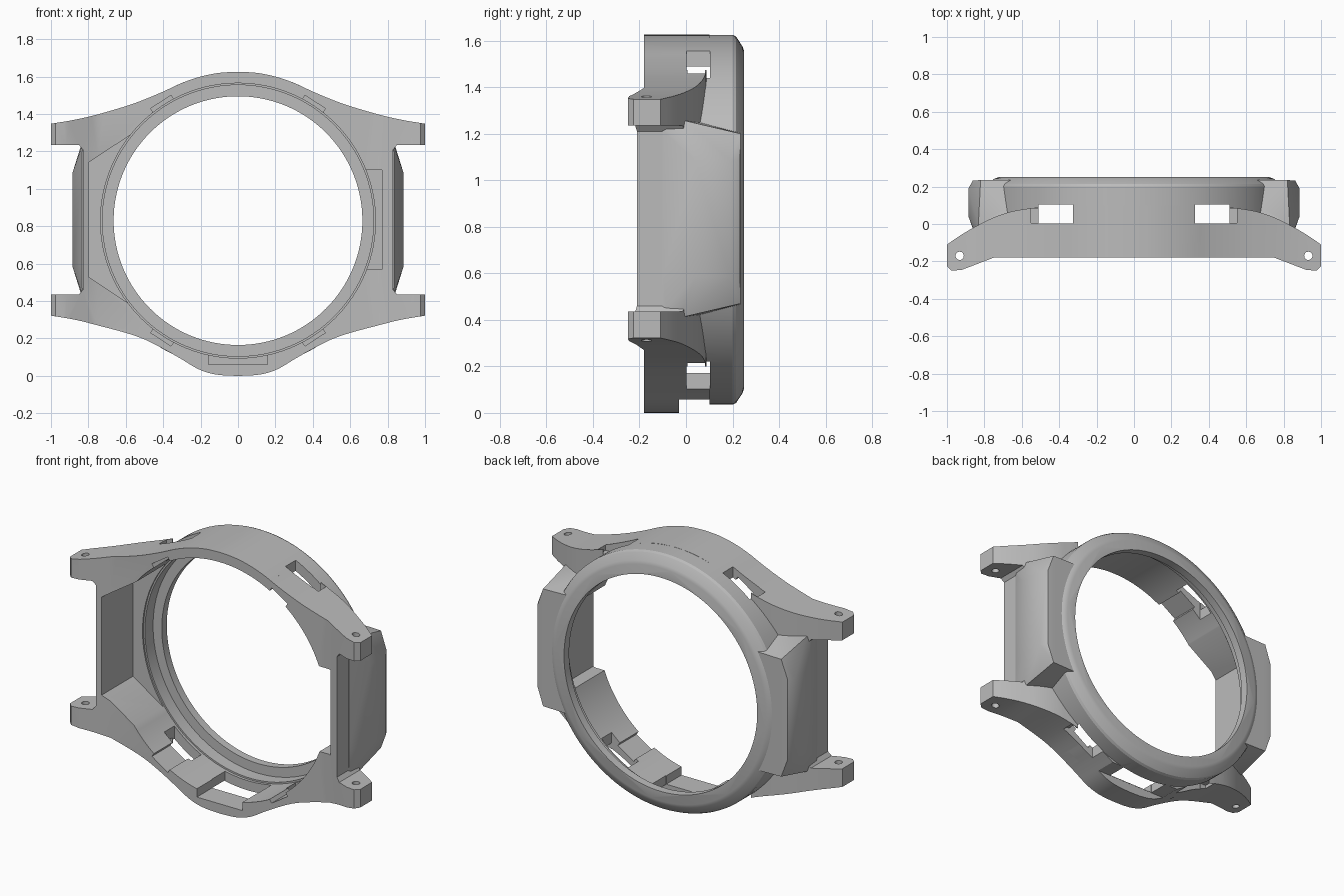
import bpy, bmesh, math
from mathutils import Vector, Matrix

if "Cube" in bpy.data.objects:
    bpy.data.objects.remove(bpy.data.objects["Cube"], do_unlink=True)

MID = 0.83  # height of the ring centre

grey = bpy.data.materials.new("matte grey")
grey.use_nodes = True
grey.diffuse_color = (0.5, 0.5, 0.5, 1)
grey.node_tree.nodes["Principled BSDF"].inputs["Base Color"].default_value = (0.5, 0.5, 0.5, 1)


def finish(name, bm):
    bmesh.ops.recalc_face_normals(bm, faces=bm.faces)
    mesh = bpy.data.meshes.new(name)
    bm.to_mesh(mesh)
    bm.free()
    mesh.materials.append(grey)
    obj = bpy.data.objects.new(name, mesh)
    bpy.context.collection.objects.link(obj)
    return obj


def prism(name, pts, axis, lo, hi):
    """Extrude an xz outline along y, or an xy outline along z."""
    bm = bmesh.new()
    place = (lambda p, t: (p[0], t, p[1])) if axis == "y" else (lambda p, t: (p[0], p[1], t))
    face = bm.faces.new([bm.verts.new(place(p, lo)) for p in pts])
    out = bmesh.ops.extrude_face_region(bm, geom=[face])
    shift = Vector(place((0, 0), hi - lo))
    bmesh.ops.translate(bm, vec=shift, verts=[v for v in out["geom"] if isinstance(v, bmesh.types.BMVert)])
    return finish(name, bm)


def box(name, x, y, z):
    return prism(name, [(x[0], z[0]), (x[1], z[0]), (x[1], z[1]), (x[0], z[1])], "y", *y)


def lathe(name, profile, n=128):
    """Solid of (radius, y) steps around the ring axis, capped at both ends."""
    bm = bmesh.new()
    rings = []
    for r, y in profile:
        rings.append([bm.verts.new((r * math.sin(math.tau * i / n), y, MID + r * math.cos(math.tau * i / n)))
                      for i in range(n)])
    for a, b in zip(rings, rings[1:]):
        for i in range(n):
            j = (i + 1) % n
            bm.faces.new((a[i], a[j], b[j], b[i]))
    bm.faces.new(rings[0])
    bm.faces.new(rings[-1])
    return finish(name, bm)


def hull(name, pts):
    bm = bmesh.new()
    for p in pts:
        bm.verts.new(p)
    out = bmesh.ops.convex_hull(bm, input=bm.verts)
    bmesh.ops.delete(bm, geom=[v for v in out["geom_interior"] if isinstance(v, bmesh.types.BMVert)],
                     context="VERTS")
    return finish(name, bm)


def combine(target, other, operation):
    mod = target.modifiers.new("join", "BOOLEAN")
    mod.operation = operation
    mod.solver = "EXACT"
    mod.object = other
    bpy.context.view_layer.update()
    graph = bpy.context.evaluated_depsgraph_get()
    mesh = bpy.data.meshes.new_from_object(target.evaluated_get(graph))
    target.modifiers.clear()
    target.data = mesh
    bpy.data.objects.remove(other, do_unlink=True)


def smooth(pts, steps=4):
    """Catmull-Rom curve through the points."""
    v = [Vector(p) for p in pts]
    v = [2 * v[0] - v[1]] + v + [2 * v[-1] - v[-2]]
    out = []
    for a, b, c, d in zip(v, v[1:], v[2:], v[3:]):
        for k in range(steps):
            t = k / steps
            out.append(tuple(0.5 * (2 * b + (c - a) * t + (2 * a - 5 * b + 4 * c - d) * t**2
                                    + (3 * b - a - 3 * c + d) * t**3)))
    return out + [tuple(v[-2])]


def mirrored(half):
    """Close a right-hand outline whose two ends lie on x = 0."""
    return half + [(-x, y) for x, y in reversed(half[1:-1])]


# Plate with four lugs: front outline crossed with the arched plan
top = smooth([(0, 1.626), (.1, 1.62), (.2, 1.6), (.3, 1.566), (.4, 1.52), (.5, 1.478),
              (.6, 1.442), (.75, 1.398), (.87, 1.37), (1, 1.348)])
lug_gap = [(1, 1.235), (.85, 1.235), (.83, 1.21), (.83, .46), (.85, .435), (1, .435)]
bottom = smooth([(1, .322), (.87, .3), (.75, .27), (.6, .23), (.5, .195), (.4, .145),
                 (.3, .088), (.22, .04), (.15, .014), (.08, .003), (0, 0)])
case = prism("watch_case", mirrored(top + lug_gap + bottom), "y", -.3, .2)
arch = smooth([(1, -.11), (.93, -.062), (.85, -.015), (.75, .035), (.65, .068), (.55, .085)])
plan = [(0, -.18), (.75, -.18), (.92, -.245), (.975, -.25), (1, -.225)] + arch + [(.4, .1), (0, .1)]
combine(case, prism("plan", mirrored(plan), "z", -1, 3), "INTERSECT")

# Round bezel ring with a chamfered rear edge
combine(case, lathe("bezel_ring", [(.795, -.1), (.795, .2), (.788, .215), (.745, .243), (.725, .25)]), "UNION")

# Bulging flank guards
middle = [(.835, -.1), (.842, -.06), (.885, .04), (.885, .19), (.862, .232), (.6, .235)]
ends = [(.832, -.1, .4), (.832, 0, .42), (.82, .235, .365), (.6, .235, .37), (.6, 0, .43), (.6, -.1, .4)]
for side in (-1, 1):
    pts = []
    for s in (-1, 1):
        pts += [(side * x, y, MID + .005 + s * .25) for x, y in middle]
        pts += [(side * x, y, MID + .005 + s * d) for x, y, d in ends]
    combine(case, hull("flank_guard", pts), "UNION")

# Stepped bore with the inner lip
combine(case, lathe("bore", [(.735, -.5), (.735, .12), (.725, .12), (.725, .2),
                             (.665, .2), (.665, .235), (.672, .5)]), "DIFFERENCE")

# Side pockets: wide on the right, shallow on the left
pocket = [(-.8, 1.14), (-.55, 1.305), (-.4, 1.305), (-.4, .365), (-.55, .365), (-.8, .53)]
combine(case, prism("wide_pocket", pocket, "y", -.5, .11), "DIFFERENCE")
combine(case, box("narrow_pocket", (.5, .77), (-.5, .11), (.57, 1.1)), "DIFFERENCE")

# Strap slots, their outer relief, and the pin holes
for side in (-1, 1):
    def span(a, b):
        return tuple(sorted((side * a, side * b)))
    combine(case, box("slot", span(.325, .51), (.003, .103), (-1, 3)), "DIFFERENCE")
    for z in ((1.425, 3), (-1, .235)):
        combine(case, box("relief", span(.48, .55), (.006, .082), z), "DIFFERENCE")
    pin = [(side * .932 + .022 * math.cos(math.tau * i / 24), -.17 + .022 * math.sin(math.tau * i / 24))
           for i in range(24)]
    combine(case, prism("pin_hole", pin, "z", -1, 3), "DIFFERENCE")

# Catch grooves in the bore wall beside each slot
for angle in (57, 123, 237, 303):
    turn = Matrix.Rotation(math.radians(angle), 2)
    corners = [turn @ Vector(p) for p in ((.68, -.065), (.757, -.065), (.757, .065), (.68, .065))]
    combine(case, prism("groove", [(p.x, p.y + MID) for p in corners], "y", -.5, .09), "DIFFERENCE")

# Lower connector: front recess, through window and trimmed tab
combine(case, box("recess", (-.157, .157), (-.5, 0), (.06, .25)), "DIFFERENCE")
combine(case, box("window", (-.16, .16), (-.03, .102), (-1, .25)), "DIFFERENCE")
combine(case, box("tab_trim", (-.26, .26), (-.031, .101), (-1, .057)), "DIFFERENCE")

# Smooth curves, sharp edges
bpy.ops.object.select_all(action="DESELECT")
case.select_set(True)
bpy.context.view_layer.objects.active = case
bpy.ops.object.shade_smooth_by_angle(angle=math.radians(25))
